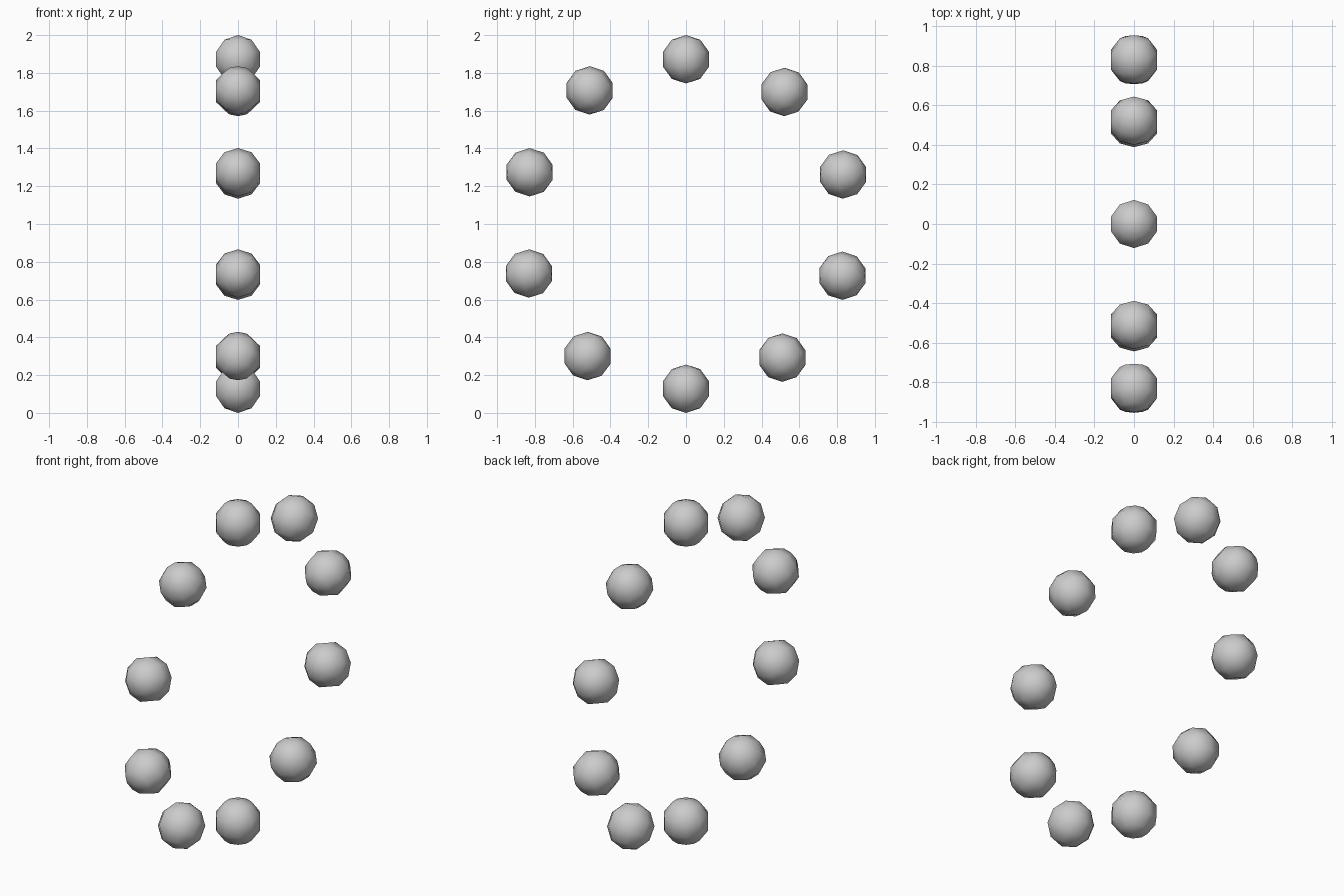
import bpy
from math import sin, cos, radians

if "Cube" in bpy.data.objects:
    bpy.data.objects.remove(bpy.data.objects["Cube"])

R = 0.872      # ring radius
BEAD = 0.128   # bead radius

# Half ring of beads; the other half is the same turned by 180 degrees
half = [0, 36.7, 72.5, 108.3, 144.2]
angles = half + [a + 180 for a in half]

for i, deg in enumerate(angles):
    t = radians(deg)
    # Low-poly bead, its pole pointing outward from the ring centre
    bpy.ops.mesh.primitive_uv_sphere_add(
        segments=10, ring_count=5, radius=BEAD,
        location=(0, R * sin(t), 1 + R * cos(t)), rotation=(-t, 0, 0))
    bead = bpy.context.object
    bead.name = f"ring_bead_{i + 1}"
    # Flat sides towards +x and -x, corners along the ring
    ext_x = max(v.co.x for v in bead.data.vertices)
    ext_y = max(v.co.y for v in bead.data.vertices)
    if ext_x > ext_y:
        for v in bead.data.vertices:
            v.co.x, v.co.y = -v.co.y, v.co.x
    bpy.ops.object.shade_smooth()
